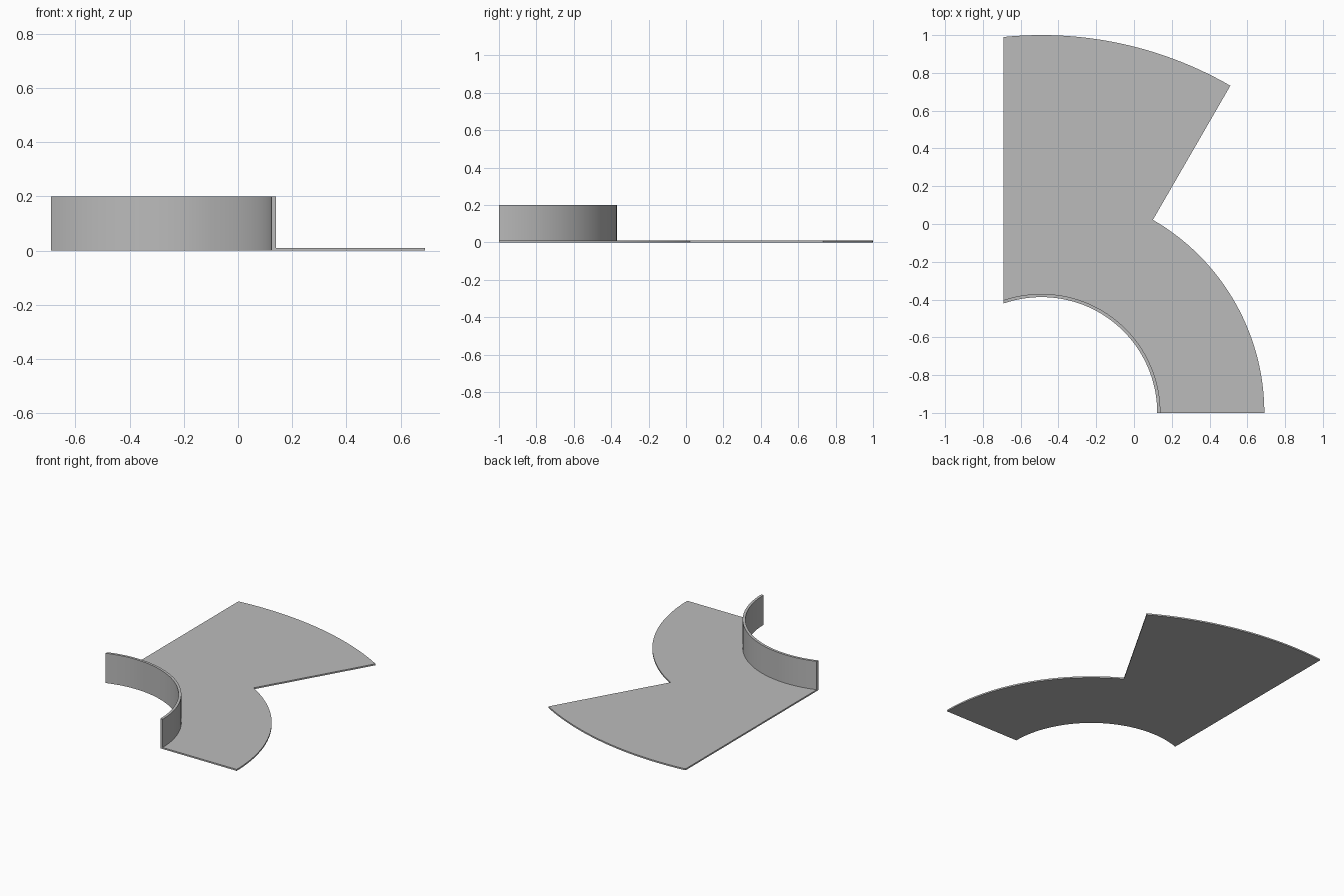
import bpy, bmesh, math

if "Cube" in bpy.data.objects:
    bpy.data.objects.remove(bpy.data.objects["Cube"])

CX, CY = -0.49, -1.0      # shared centre of every arc
R_IN, R_WALL, R_MID, R_OUT = 0.613, 0.63, 1.18, 2.0
LEFT = -0.69              # straight cut on the left
STEP = math.radians(60)   # where the floor widens

grey = bpy.data.materials.new("plain grey")
grey.diffuse_color = (0.5, 0.5, 0.5, 1)
grey.use_nodes = True
grey.node_tree.nodes["Principled BSDF"].inputs["Base Color"].default_value = grey.diffuse_color


def arc(r, a0, a1, n=48):
    return [(CX + r * math.cos(a0 + (a1 - a0) * i / n),
             CY + r * math.sin(a0 + (a1 - a0) * i / n)) for i in range(n + 1)]


def cut_angle(r):
    """Angle at which an arc of radius r meets the left cut."""
    return math.acos((LEFT - CX) / r)


def extrude_outline(name, outline, height):
    bm = bmesh.new()
    face = bm.faces.new([bm.verts.new((x, y, 0)) for x, y in outline])
    up = bmesh.ops.extrude_face_region(bm, geom=[face])["geom"]
    bmesh.ops.translate(bm, vec=(0, 0, height),
                        verts=[v for v in up if isinstance(v, bmesh.types.BMVert)])
    bmesh.ops.recalc_face_normals(bm, faces=bm.faces)
    mesh = bpy.data.meshes.new(name)
    bm.to_mesh(mesh)
    bm.free()
    mesh.materials.append(grey)
    obj = bpy.data.objects.new(name, mesh)
    bpy.context.collection.objects.link(obj)
    bpy.context.view_layer.objects.active = obj
    obj.select_set(True)
    bpy.ops.object.shade_smooth_by_angle(angle=math.radians(30))
    obj.select_set(False)
    return obj


# Thin floor: narrow ring sector that steps out to a wide one
extrude_outline("floor_plate",
                arc(R_MID, 0, STEP) + arc(R_OUT, STEP, cut_angle(R_OUT))
                + arc(R_WALL, cut_angle(R_WALL), 0), 0.01)

# Curved upright wall along the inner edge
extrude_outline("curved_wall",
                arc(R_IN, 0, cut_angle(R_IN)) + arc(R_WALL, cut_angle(R_WALL), 0), 0.2)
